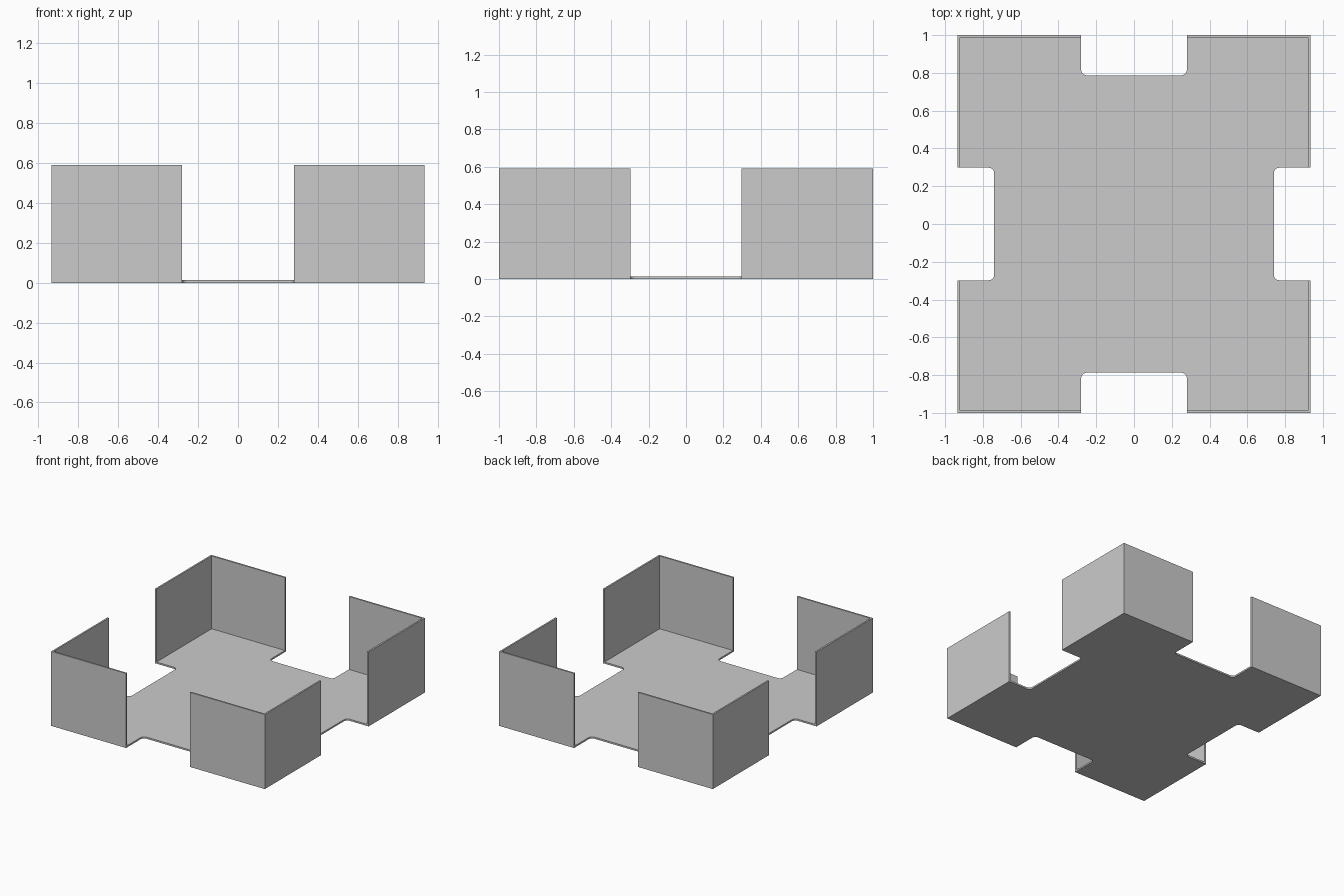
import bpy
import bmesh
from math import cos, sin, radians
from mathutils import Vector

cube = bpy.data.objects.get("Cube")
if cube:
    bpy.data.objects.remove(cube, do_unlink=True)

HALF_X, HALF_Y, HEIGHT = 0.935, 1.0, 0.59
THICK = 0.013                      # wall and floor thickness
GAP_X, GAP_Y = 0.28, 0.298         # half widths of the openings
NOTCH_X, NOTCH_Y = 0.74, 0.787     # where the openings stop in the floor
R = 0.03                           # fillet radius in the notches
IN_X, IN_Y = HALF_X - THICK, HALF_Y - THICK


def arc(cx, cy, start, end, steps=6):
    angles = [radians(start + (end - start) * i / steps) for i in range(steps + 1)]
    return [(cx + R * cos(a), cy + R * sin(a)) for a in angles]


# One quarter of the floor outline and one L-shaped wall footprint
quarter = (arc(NOTCH_X + R, GAP_Y - R, 180, 90)
           + [(IN_X, GAP_Y), (IN_X, IN_Y), (GAP_X, IN_Y)]
           + arc(GAP_X - R, NOTCH_Y + R, 0, -90))
wall = [(IN_X, GAP_Y), (HALF_X, GAP_Y), (HALF_X, HALF_Y),
        (GAP_X, HALF_Y), (GAP_X, IN_Y), (IN_X, IN_Y)]


def mirrored(points, sx, sy):
    pts = [(x * sx, y * sy) for x, y in points]
    return pts if sx * sy > 0 else pts[::-1]


bm = bmesh.new()


def add_face(points):
    return bm.faces.new([bm.verts.new((x, y, 0)) for x, y in points])


def raise_faces(faces, dz):
    new = bmesh.ops.extrude_face_region(bm, geom=faces)["geom"]
    verts = [g for g in new if isinstance(g, bmesh.types.BMVert)]
    bmesh.ops.translate(bm, verts=verts, vec=Vector((0, 0, dz)))
    return [g for g in new if isinstance(g, bmesh.types.BMFace)]


# Footprint: floor plus four corner walls
corners = [(1, 1), (-1, 1), (-1, -1), (1, -1)]
add_face([p for c in corners for p in mirrored(quarter, *c)])
for c in corners:
    add_face(mirrored(wall, *c))
bmesh.ops.remove_doubles(bm, verts=bm.verts[:], dist=0.0001)

# Raise the floor slab, then the walls out of it
tops = raise_faces(bm.faces[:], THICK)
wall_tops = [f for f in tops if len(f.verts) == len(wall)]
raise_faces(wall_tops, HEIGHT - THICK)

# Merge coplanar faces into clean panels
bmesh.ops.dissolve_limit(bm, angle_limit=radians(1), verts=bm.verts[:], edges=bm.edges[:])
bmesh.ops.recalc_face_normals(bm, faces=bm.faces[:])

mesh = bpy.data.meshes.new("corner_tray")
bm.to_mesh(mesh)
bm.free()
tray = bpy.data.objects.new("corner_tray", mesh)
bpy.context.collection.objects.link(tray)

# Plain grey material
grey = bpy.data.materials.new("light_grey")
grey.use_nodes = True
colour = (0.6, 0.6, 0.6, 1)
grey.diffuse_color = colour
grey.node_tree.nodes["Principled BSDF"].inputs["Base Color"].default_value = colour
mesh.materials.append(grey)
